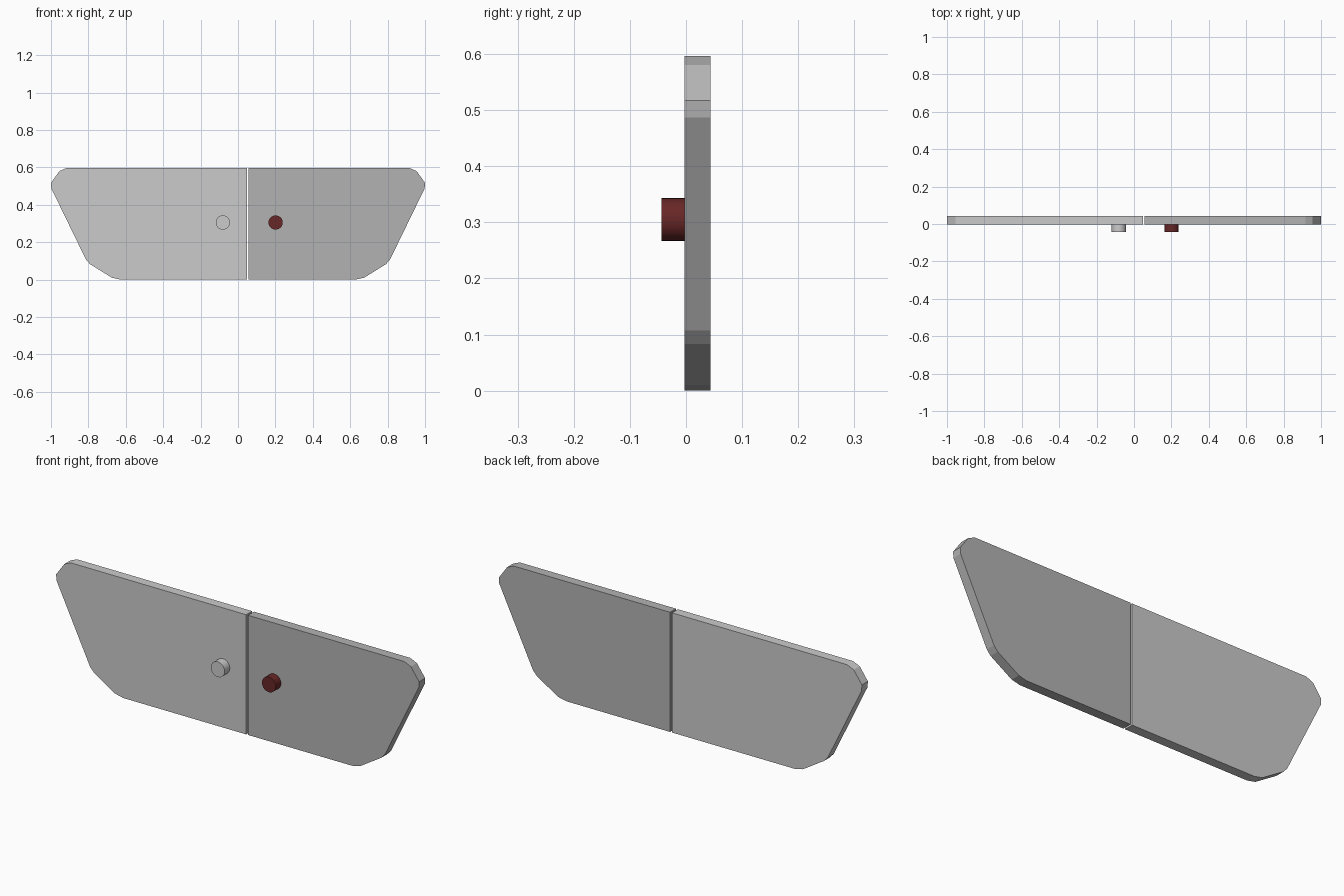
import bpy, bmesh, math
from mathutils import Matrix

if "Cube" in bpy.data.objects:
    bpy.data.objects.remove(bpy.data.objects["Cube"])

# Rounded-corner outline of one half (mirrored for the other side)
OUTLINE = [(0.63, 0.0), (0.675, 0.010), (0.792, 0.083), (0.813, 0.107),
           (0.998, 0.487), (1.0, 0.517), (0.955, 0.580), (0.918, 0.596)]
FRONT, BACK = -0.003, 0.044
KNOB_FRONT = -0.044


def finish(bm, name, color=None):
    bmesh.ops.recalc_face_normals(bm, faces=bm.faces)
    mesh = bpy.data.meshes.new(name)
    bm.to_mesh(mesh)
    bm.free()
    obj = bpy.data.objects.new(name, mesh)
    bpy.context.collection.objects.link(obj)
    if color:
        mat = bpy.data.materials.new(name + "_colour")
        mat.diffuse_color = (*color, 1.0)
        mat.use_nodes = True
        mat.node_tree.nodes["Principled BSDF"].inputs["Base Color"].default_value = mat.diffuse_color
        mesh.materials.append(mat)
    return obj


def panel(name, side, inner_x, color=None):
    pts = [(inner_x, 0.0)] + [(side * x, z) for x, z in OUTLINE] + [(inner_x, 0.596)]
    bm = bmesh.new()
    face = bm.faces.new([bm.verts.new((x, FRONT, z)) for x, z in pts])
    ext = bmesh.ops.extrude_face_region(bm, geom=[face], use_keep_orig=True)
    verts = [g for g in ext["geom"] if isinstance(g, bmesh.types.BMVert)]
    bmesh.ops.translate(bm, verts=verts, vec=(0, BACK - FRONT, 0))
    return finish(bm, name, color)


def knob(name, x, color=None):
    bm = bmesh.new()
    place = (Matrix.Translation((x, (KNOB_FRONT + FRONT) / 2, 0.305))
             @ Matrix.Rotation(math.pi / 2, 4, 'X'))
    bmesh.ops.create_cone(bm, cap_ends=True, segments=32, radius1=0.038,
                          radius2=0.038, depth=FRONT - KNOB_FRONT, matrix=place)
    obj = finish(bm, name, color)
    bpy.ops.object.select_all(action='DESELECT')
    obj.select_set(True)
    bpy.context.view_layer.objects.active = obj
    bpy.ops.object.shade_smooth_by_angle(angle=math.radians(30))
    return obj


# Two plates with a narrow gap between them
panel("left_plate", -1, 0.047)
panel("right_plate", 1, 0.057, (0.45, 0.45, 0.45))

# Round buttons on the front
knob("left_button", -0.081)
knob("right_button", 0.201, (0.14, 0.02, 0.02))
